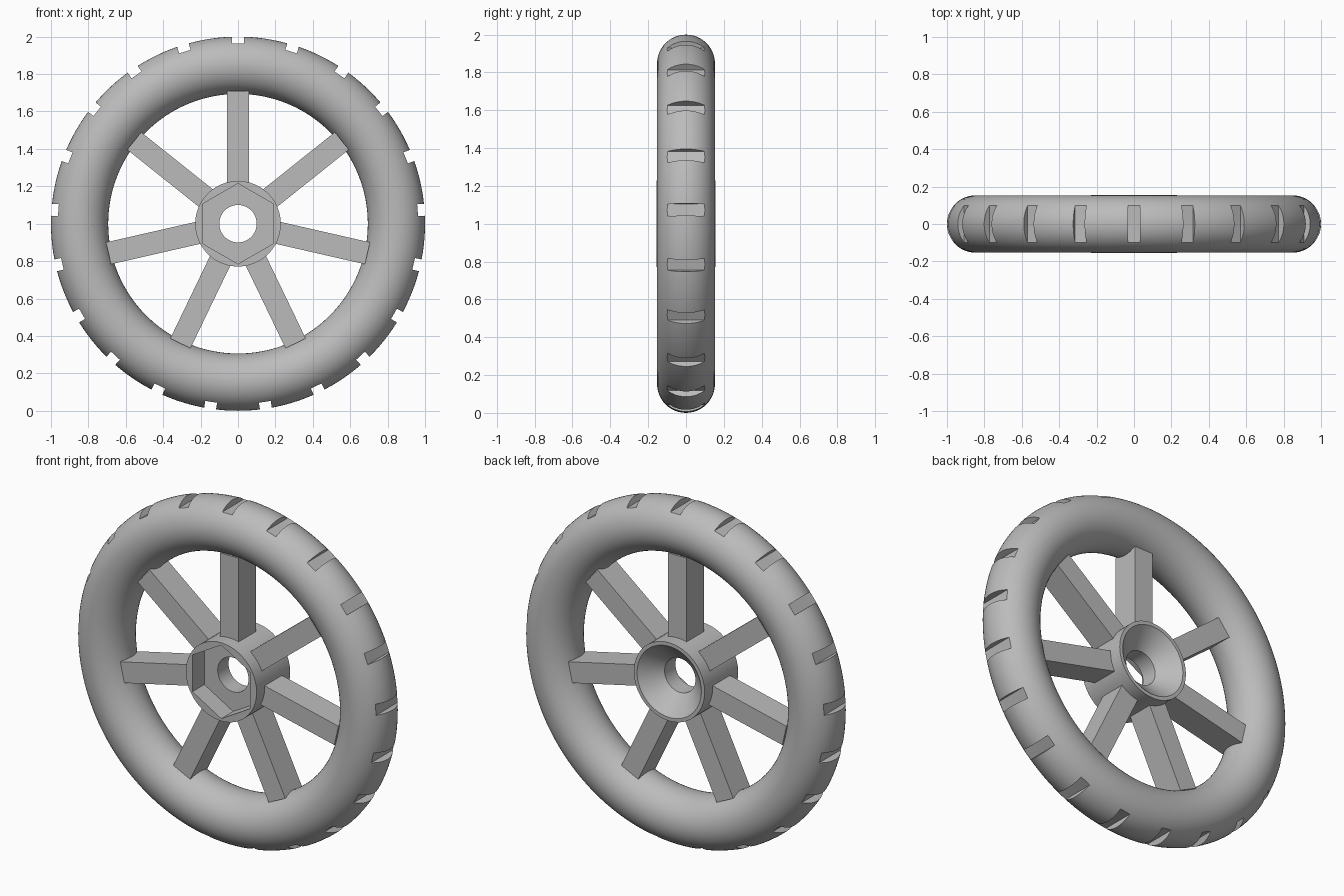
import bpy, bmesh, math
from mathutils import Matrix, Vector

if "Cube" in bpy.data.objects:
    bpy.data.objects.remove(bpy.data.objects["Cube"])

CENTRE = Matrix.Translation((0, 0, 1))

grey = bpy.data.materials.new("plain_grey")
grey.diffuse_color = (0.5, 0.5, 0.5, 1)
grey.use_nodes = True
grey.node_tree.nodes["Principled BSDF"].inputs["Base Color"].default_value = grey.diffuse_color


def make_object(name, bm):
    bmesh.ops.recalc_face_normals(bm, faces=bm.faces)
    mesh = bpy.data.meshes.new(name)
    bm.to_mesh(mesh)
    bm.free()
    mesh.materials.append(grey)
    obj = bpy.data.objects.new(name, mesh)
    bpy.context.collection.objects.link(obj)
    return obj


def smooth(obj, angle=30):
    bpy.ops.object.select_all(action='DESELECT')
    obj.select_set(True)
    bpy.context.view_layer.objects.active = obj
    bpy.ops.object.shade_smooth_by_angle(angle=math.radians(angle))


def radial_boxes(bm, count, width, depth, r0, r1):
    # boxes pointing outwards around the wheel axis, the first straight up
    for i in range(count):
        m = (CENTRE @ Matrix.Rotation(2 * math.pi * i / count, 4, 'Y')
             @ Matrix.Translation((0, 0, (r0 + r1) / 2))
             @ Matrix.Diagonal((width, depth, r1 - r0, 1)))
        bmesh.ops.create_cube(bm, size=1, matrix=m)


def loft(bm, rings):
    # closed skin through a cyclic list of equal vertex rings
    n = len(rings[0])
    rings = [[bm.verts.new(p) for p in ring] for ring in rings]
    for a, b in zip(rings, rings[1:] + rings[:1]):
        for i in range(n):
            j = (i + 1) % n
            bm.faces.new((a[i], a[j], b[j], b[i]))


def ring(y, radius, n, hexagon=False):
    points = []
    for i in range(n):
        t = 2 * math.pi * i / n
        r = radius
        if hexagon:  # corner at the top
            r *= math.cos(math.pi / 6) / math.cos(t % (math.pi / 3) - math.pi / 6)
        points.append(Vector((r * math.sin(t), y, 1 + r * math.cos(t))))
    return points


# tyre: round ring with 21 tread notches
bm = bmesh.new()
N = 168
MINOR = 48
loft(bm, [ring(0.153 * math.sin(2 * math.pi * k / MINOR),
               0.847 + 0.153 * math.cos(2 * math.pi * k / MINOR), N)
          for k in range(MINOR)])
tyre = make_object("tyre", bm)

bm = bmesh.new()
radial_boxes(bm, 21, 0.064, 0.2, 0.963, 1.1)
cutter = make_object("tread_cutter", bm)
cutter.hide_render = True

mod = tyre.modifiers.new("tread", 'BOOLEAN')
mod.operation = 'DIFFERENCE'
mod.solver = 'EXACT'
mod.object = cutter
bpy.context.view_layer.objects.active = tyre
bpy.ops.object.modifier_apply(modifier=mod.name)
bpy.data.objects.remove(cutter)
smooth(tyre)

# hub: hexagonal socket in front, through hole, conical recess behind
bm = bmesh.new()
H = 48
loft(bm, [ring(-0.155, 0.229, H), ring(-0.155, 0.215, H, True),
          ring(-0.045, 0.215, H, True), ring(-0.045, 0.1, H),
          ring(0.055, 0.1, H), ring(0.155, 0.208, H), ring(0.155, 0.229, H)])
smooth(make_object("hub", bm))

# seven square spokes
bm = bmesh.new()
radial_boxes(bm, 7, 0.12, 0.16, 0.217, 0.71)
make_object("spokes", bm)
